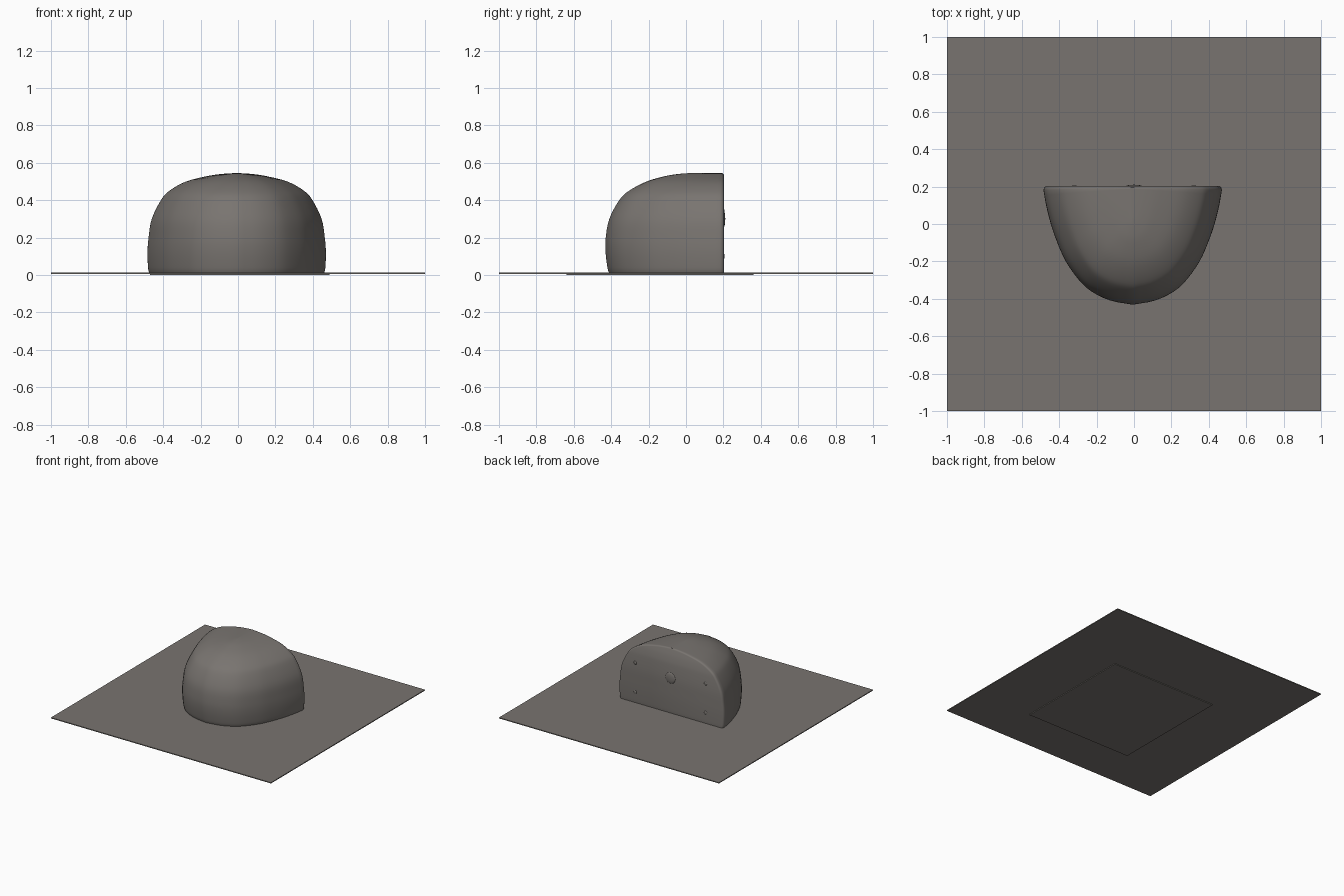
import bpy, bmesh, math
from mathutils import Vector, Matrix

if "Cube" in bpy.data.objects:
    bpy.data.objects.remove(bpy.data.objects["Cube"])

stone = bpy.data.materials.new("warm_grey")
stone.diffuse_color = (0.19, 0.175, 0.162, 1)
stone.use_nodes = True
stone.node_tree.nodes["Principled BSDF"].inputs["Base Color"].default_value = stone.diffuse_color


def finish(name, bm, smooth=True):
    bmesh.ops.remove_doubles(bm, verts=bm.verts, dist=0.0002)
    bmesh.ops.recalc_face_normals(bm, faces=bm.faces)
    me = bpy.data.meshes.new(name)
    bm.to_mesh(me)
    bm.free()
    me.materials.append(stone)
    ob = bpy.data.objects.new(name, me)
    bpy.context.collection.objects.link(ob)
    if smooth:
        bpy.ops.object.select_all(action='DESELECT')
        ob.select_set(True)
        bpy.context.view_layer.objects.active = ob
        bpy.ops.object.shade_smooth_by_angle(angle=math.radians(50))
    return ob


def curve(points, steps):
    """Catmull-Rom samples through the points."""
    p = [Vector(q) for q in points]
    p = [2 * p[0] - p[1]] + p + [2 * p[-1] - p[-2]]
    out = []
    for i in range(1, len(p) - 2):
        a, b, c, d = p[i - 1:i + 3]
        for k in range(steps):
            t = k / steps
            out.append(0.5 * (2 * b + (c - a) * t + (2 * a - 5 * b + 4 * c - d) * t * t
                              + (3 * b - a - 3 * c + d) * t ** 3))
    return out + [p[-2]]


def slab(name, x0, x1, y0, y1, z0, z1):
    bm = bmesh.new()
    bmesh.ops.create_cube(bm, size=1)
    for v in bm.verts:
        v.co = ((x0 + x1) / 2 + v.co.x * (x1 - x0), (y0 + y1) / 2 + v.co.y * (y1 - y0),
                (z0 + z1) / 2 + v.co.z * (z1 - z0))
    return finish(name, bm, False)


# Ground sheet and the smaller sheet under it
slab("base_plate", -1, 1, -1, 1, 0.006, 0.013)
slab("under_plate", -0.47, 0.49, -0.64, 0.36, 0, 0.006)

# Domed half body: height, half width, front y
levels = curve([(0.012, 0.468, -0.412), (0.04, 0.474, -0.42), (0.12, 0.477, -0.43),
                (0.2, 0.471, -0.429), (0.3, 0.454, -0.41), (0.4, 0.405, -0.357),
                (0.45, 0.36, -0.305), (0.5, 0.27, -0.21), (0.53, 0.15, -0.105),
                (0.541, 0.07, -0.03), (0.545, 0.0, 0.03)], 4)
# Plan outline: share of half width, share of depth
half = curve([(1, 0.03, 0), (0.97, 0.16, 0), (0.917, 0.32, 0), (0.845, 0.476, 0),
              (0.75, 0.635, 0), (0.605, 0.79, 0), (0.46, 0.89, 0), (0.25, 0.965, 0),
              (0, 1, 0)], 3)
plan = [(p.x, p.y) for p in half] + [(-p.x, p.y) for p in reversed(half[:-1])]
BACK, CX = 0.2, -0.007

bm = bmesh.new()
rows = []
for z, w, f in levels:
    def rim(side, shrink, y):
        return bm.verts.new((CX + side * w * shrink, y, z if z < 0.05 else z * (0.5 + shrink / 2)))
    ring = [rim(1, 0.972, BACK + 0.002), rim(1, 0.993, BACK - 0.004)]
    ring += [bm.verts.new((CX + w * px, BACK - (BACK - f) * d, z)) for px, d in plan]
    ring += [rim(-1, 0.993, BACK - 0.004), rim(-1, 0.972, BACK + 0.002)]
    rows.append(ring)
n = len(rows[0])
for lo, hi in zip(rows, rows[1:]):
    for i in range(n):
        j = (i + 1) % n
        bm.faces.new((lo[i], lo[j], hi[j], hi[i]))
bm.faces.new(rows[0])
top = rows[-1]
for i in range(n // 2):
    a, b = top[i], top[i + 1]
    c, d = top[n - 2 - i], top[n - 1 - i]
    if len({a, b, c, d}) == 4 and i < n // 2 - 1:
        bm.faces.new((a, b, c, d))
finish("domed_body", bm)


# Low studs and a plain centre boss on the flat back
def stud(name, x, z, r, depth):
    bm = bmesh.new()
    bmesh.ops.create_uvsphere(bm, u_segments=20, v_segments=10, radius=1)
    bmesh.ops.transform(bm, verts=bm.verts, matrix=Matrix.Translation((x, BACK + 0.001, z))
                        @ Matrix.Diagonal((r, depth, r, 1)))
    finish(name, bm)


for side, label in ((1, "right"), (-1, "left")):
    for z, level in ((0.1, "lower"), (0.34, "upper")):
        stud(f"{level}_{label}_stud", side * 0.32, z, 0.014, 0.006)
stud("centre_boss", 0, 0.3, 0.045, 0.009)
